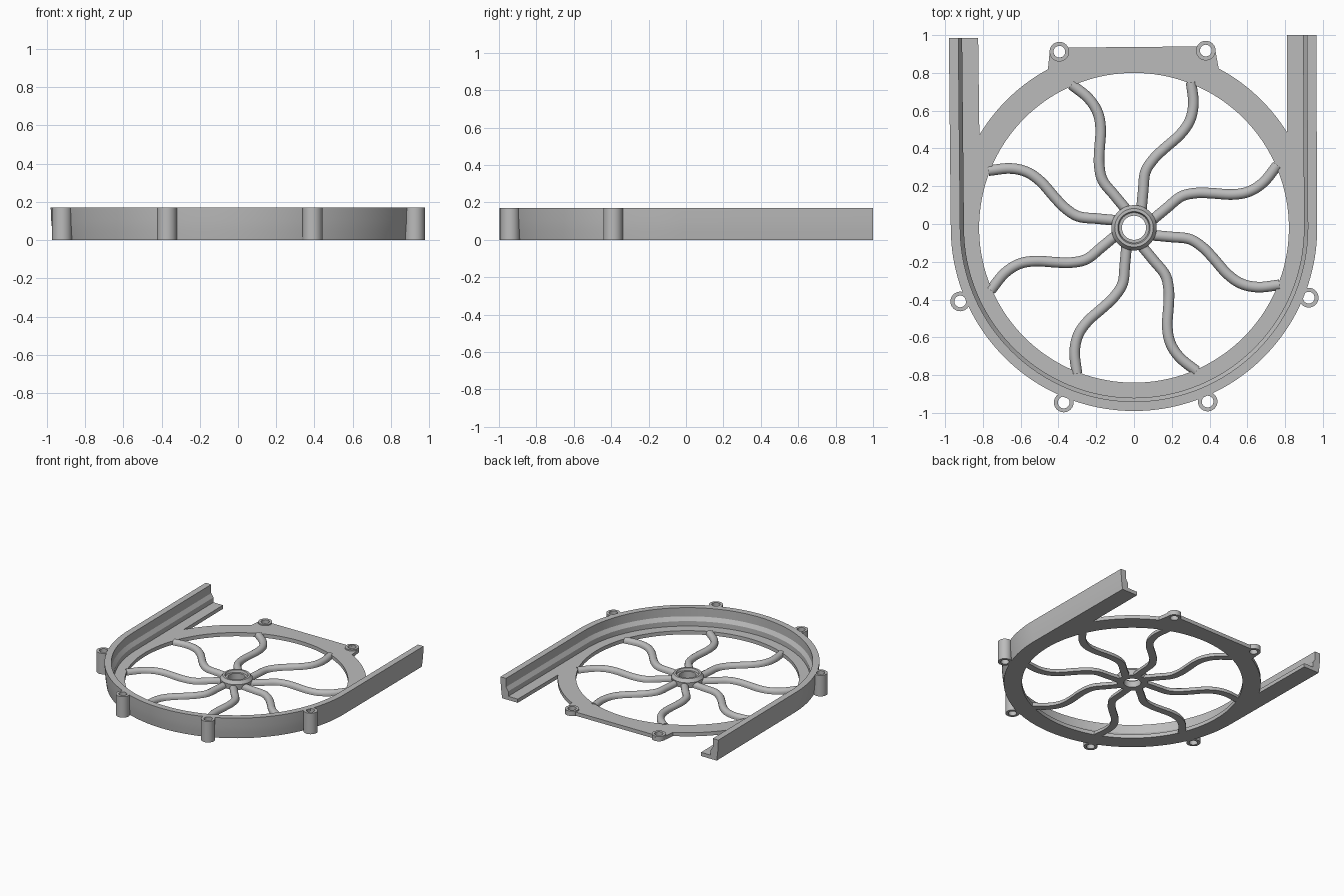
import bpy, bmesh
from math import sin, cos, pi, radians, atan2
from mathutils import Vector

cube = bpy.data.objects.get("Cube")
if cube:
    bpy.data.objects.remove(cube, do_unlink=True)

CY = -0.02        # centre of the round housing
H = 0.17          # wall height
FLOOR = 0.03      # plate thickness

grey = bpy.data.materials.new("plain grey")
grey.use_nodes = True
grey.diffuse_color = (0.5, 0.5, 0.5, 1)
grey.node_tree.nodes["Principled BSDF"].inputs["Base Color"].default_value = (0.5, 0.5, 0.5, 1)


def add_object(name, mesh):
    if not mesh.materials:
        mesh.materials.append(grey)
    obj = bpy.data.objects.new(name, mesh)
    bpy.context.collection.objects.link(obj)
    bpy.ops.object.select_all(action='DESELECT')
    obj.select_set(True)
    bpy.context.view_layer.objects.active = obj
    bpy.ops.object.shade_smooth_by_angle(angle=radians(30))
    return obj


def sweep(name, frames, profile, closed=False):
    """Carry a closed (offset, z) profile along (point, side direction) frames."""
    bm = bmesh.new()
    rings = [[bm.verts.new((p.x + n.x * o, p.y + n.y * o, z)) for o, z in profile]
             for p, n in frames]
    pairs = list(zip(rings, rings[1:]))
    if closed:
        pairs.append((rings[-1], rings[0]))
    else:
        bm.faces.new(rings[0])
        bm.faces.new(rings[-1])
    k = len(profile)
    for a, b in pairs:
        for i in range(k):
            j = (i + 1) % k
            bm.faces.new((a[i], a[j], b[j], b[i]))
    bmesh.ops.recalc_face_normals(bm, faces=bm.faces)
    mesh = bpy.data.meshes.new(name)
    bm.to_mesh(mesh)
    bm.free()
    return add_object(name, mesh)


def lathe(name, x, y, profile, steps):
    turns = [2 * pi * i / steps for i in range(steps)]
    return sweep(name, [(Vector((x, y)), Vector((cos(t), sin(t)))) for t in turns],
                 profile, closed=True)


def arc(x, y, r, start, end, steps):
    angles = [radians(start + (end - start) * i / steps) for i in range(steps + 1)]
    return [(x + r * cos(t), y + r * sin(t)) for t in angles]


def flat_plate(name, outlines, thickness):
    """Fill nested outlines, the inner ones becoming holes."""
    curve = bpy.data.curves.new(name, 'CURVE')
    curve.dimensions = '2D'
    curve.fill_mode = 'BOTH'
    curve.extrude = thickness / 2
    for points in outlines:
        spline = curve.splines.new('POLY')
        spline.points.add(len(points) - 1)
        for sp, (x, y) in zip(spline.points, points):
            sp.co = (x, y, 0, 1)
        spline.use_cyclic_u = True
    temp = bpy.data.objects.new(name + " outline", curve)
    bpy.context.collection.objects.link(temp)
    bpy.context.view_layer.update()
    mesh = bpy.data.meshes.new_from_object(temp.evaluated_get(bpy.context.evaluated_depsgraph_get()))
    bpy.data.objects.remove(temp, do_unlink=True)
    mesh.materials.clear()
    for v in mesh.vertices:
        v.co.z += thickness / 2
    bm = bmesh.new()
    bm.from_mesh(mesh)
    bmesh.ops.remove_doubles(bm, verts=bm.verts, dist=0.0001)
    bmesh.ops.recalc_face_normals(bm, faces=bm.faces)
    bm.to_mesh(mesh)
    bm.free()
    return add_object(name, mesh)


# Floor plate with the big round opening and the two back screw holes
back_lugs = [(-0.395, 0.912), (0.38, 0.918)]
outer = [(-0.965, 0.985), (-0.825, 0.985)]
outer += arc(0, CY, 0.955, 149, 118.5, 14)
outer += arc(*back_lugs[0], 0.052, 185, 25, 16)
outer += arc(*back_lugs[1], 0.052, 155, -5, 16)
outer += arc(0, CY, 0.955, 62, 32, 14)
outer += [(0.81, 1.0), (0.95, 1.0)]
outer += arc(0, CY, 0.954, 0, -180, 72)
holes = [arc(x, y, 0.031, 0, 345, 23) for x, y in back_lugs]
flat_plate("floor_plate", [outer, arc(0, CY, 0.82, 0, 357.5, 143)] + holes, FLOOR)

# U-shaped outer wall with a stepped inside and slightly bulging outside
wall_path = [(Vector((-0.01, 0.985)), Vector((-1, 0)))]
for i in range(97):
    t = pi + pi * i / 96
    wall_path.append((Vector((0, CY)), Vector((cos(t), sin(t)))))
wall_path.append((Vector((-0.005, 1.0)), Vector((1, 0))))
wall_profile = [(0.955, 0), (0.962, 0.05), (0.967, 0.1), (0.97, H), (0.92, H),
                (0.92, 0.1), (0.9, 0.07), (0.9, 0)]
sweep("outer_wall", wall_path, wall_profile)


# Screw lugs: tall ones on the wall, low ones on the back of the plate
def lug(name, x, y, height):
    lathe(name, x, y, [(0.031, 0), (0.052, 0), (0.052, height), (0.031, height)], 32)


for name, x, y in [("right_side_lug", -0.92, -0.41), ("left_side_lug", 0.925, -0.39),
                   ("right_front_lug", -0.372, -0.945), ("left_front_lug", 0.39, -0.94)]:
    lug(name, x, y, H)
for name, (x, y) in zip(("right_back_lug", "left_back_lug"), back_lugs):
    lug(name, x, y, 0.04)

# Hub with a raised rim and a recessed seat
lathe("hub", 0, CY, [(0.064, 0), (0.115, 0), (0.12, 0.045), (0.102, 0.07),
                     (0.086, 0.07), (0.08, 0.052), (0.064, 0.052)], 48)

# Eight wavy spokes with a rounded top, described by radius and angle
keys = [(0.09, 110), (0.2, 121), (0.3, 123.5), (0.38, 119), (0.45, 114),
        (0.55, 108.7), (0.64, 107.5), (0.73, 109.5), (0.828, 113.6)]
keys = [Vector((r * cos(radians(a)), r * sin(radians(a)))) for r, a in keys]
padded = [2 * keys[0] - keys[1]] + keys + [2 * keys[-1] - keys[-2]]
line = []
for p0, p1, p2, p3 in zip(padded, padded[1:], padded[2:], padded[3:]):
    for i in range(6):
        t = i / 6
        line.append(0.5 * (2 * p1 + (p2 - p0) * t + (2 * p0 - 5 * p1 + 4 * p2 - p3) * t ** 2
                           + (3 * p1 - p0 - 3 * p2 + p3) * t ** 3))
line.append(keys[-1])
frames = []
for i, p in enumerate(line):
    d = (line[min(i + 1, len(line) - 1)] - line[max(i - 1, 0)]).normalized()
    frames.append((p, Vector((-d.y, d.x))))
section = [(0.028, 0)] + [(0.028 * cos(pi * i / 8), 0.012 + 0.027 * sin(pi * i / 8))
                          for i in range(9)] + [(-0.028, 0)]
spoke = sweep("spoke_1", frames, section)
spoke.location.y = CY
for i in range(1, 8):
    copy = add_object(f"spoke_{i + 1}", spoke.data)
    copy.location.y = CY
    copy.rotation_euler.z = i * pi / 4
